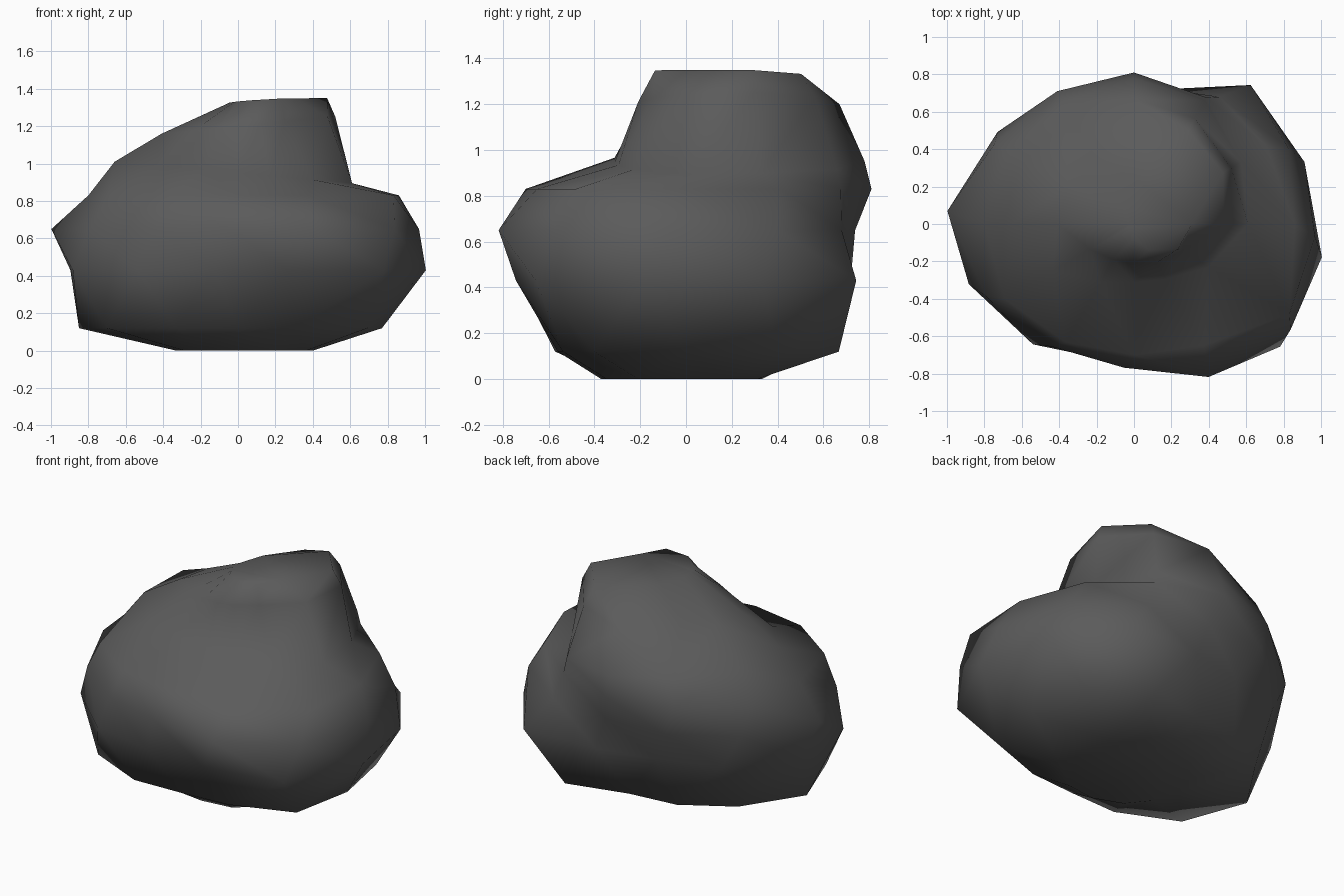
import bpy, bmesh, math

if "Cube" in bpy.data.objects:
    bpy.data.objects.remove(bpy.data.objects["Cube"])

# Rock layers, bottom to top: height, x tilt, y tilt, start angle, radii every 30 degrees
LAYERS = [
    (0.00, 0, 0, 0, [.40, .40, .36, .33, .33, .33, .33, .33, .35, .37, .40, .42]),
    (0.12, 0, 0, 0, [.77, .80, .77, .57, .62, .71, .85, .81, .66, .56, .62, .80]),
    (0.43, 0, 0, -10, [1.02, .97, .97, .73, .68, .80, .91, .94, .84, .74, .79, 1.02]),
    (0.65, 0, 0, -4, [.97, .92, .82, .74, .80, .88, 1.0, .88, .79, .77, .91, 1.01]),
    (0.83, 0, 0, 0, [.86, .82, .78, .81, .82, .86, .80, .80, .73, .70, .75, .96]),
    (0.95, -.09, 0, 0, [.61, .66, .76, .78, .75, .75, .66, .50, .36, .31, .34, .46]),
    (1.20, .10, 0, 0, [.48, .60, .65, .67, .38, .41, .41, .27, .22, .21, .24, .29]),
    (1.33, .06, -.03, 0, [.31, .55, .58, .25, .10, .05, .03, .03, .04, .08, .16, .27]),
]

# Dark stone
stone = bpy.data.materials.new("dark_stone")
stone.diffuse_color = (.105, .105, .105, 1)
stone.use_nodes = True
stone.node_tree.nodes["Principled BSDF"].inputs["Base Color"].default_value = stone.diffuse_color

# Loft the layers into one boulder
bm = bmesh.new()
rings = []
for z, tx, ty, start, radii in LAYERS:
    ring = []
    for i, r in enumerate(radii):
        a = math.radians(30 * i + start)
        x, y = r * math.cos(a), r * math.sin(a)
        ring.append(bm.verts.new((x, y, z + tx * x + ty * y)))
    rings.append(ring)
for low, high in zip(rings, rings[1:]):
    for i in range(12):
        j = (i + 1) % 12
        bm.faces.new((low[i], low[j], high[j], high[i]))
bm.faces.new(rings[0][::-1])
bm.faces.new(rings[-1])

# Coarse facets with smooth shading
bmesh.ops.triangulate(bm, faces=bm.faces[:])
bmesh.ops.recalc_face_normals(bm, faces=bm.faces[:])
for f in bm.faces:
    f.smooth = True

mesh = bpy.data.meshes.new("boulder")
bm.to_mesh(mesh)
bm.free()
mesh.materials.append(stone)
bpy.context.collection.objects.link(bpy.data.objects.new("boulder", mesh))
